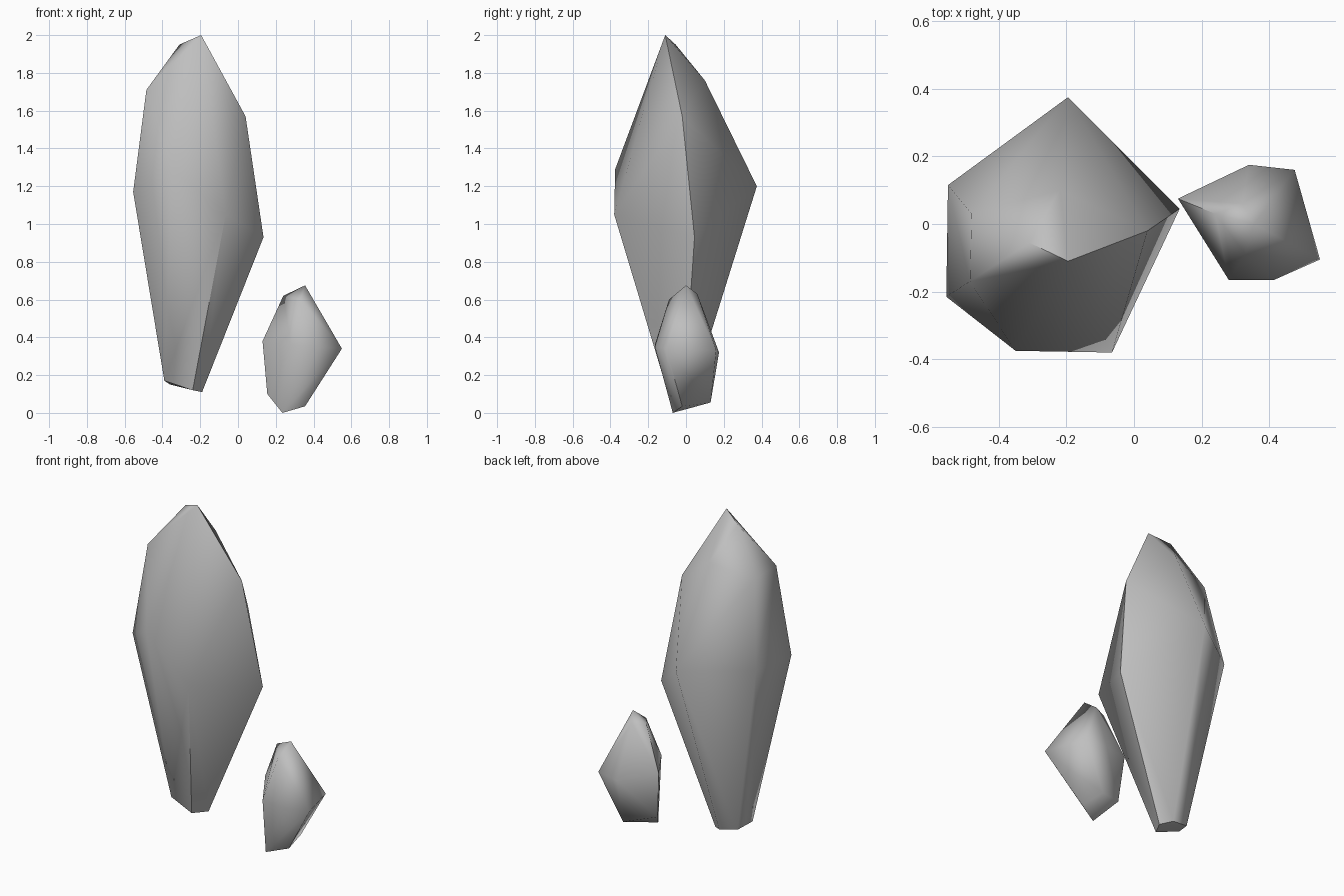
import bpy
import bmesh
import math

cube = bpy.data.objects.get("Cube")
if cube:
    bpy.data.objects.remove(cube, do_unlink=True)

# Plain grey stone
stone = bpy.data.materials.new("grey_stone")
stone.use_nodes = True
grey = (0.52, 0.52, 0.52, 1)
stone.diffuse_color = grey
bsdf = next(n for n in stone.node_tree.nodes if n.type == 'BSDF_PRINCIPLED')
bsdf.inputs["Base Color"].default_value = grey


def make_shard(name, *rings):
    """Wrap a faceted shard around its corner rings."""
    bm = bmesh.new()
    for ring in rings:
        for corner in ring:
            bm.verts.new(corner)
    hull = bmesh.ops.convex_hull(bm, input=bm.verts[:])
    loose = {g for g in hull["geom_interior"] + hull["geom_unused"]
             if isinstance(g, bmesh.types.BMVert)}
    bmesh.ops.delete(bm, geom=list(loose), context='VERTS')
    bmesh.ops.recalc_face_normals(bm, faces=bm.faces[:])
    mesh = bpy.data.meshes.new(name)
    bm.to_mesh(mesh)
    bm.free()
    mesh.materials.append(stone)
    shard = bpy.data.objects.new(name, mesh)
    bpy.context.collection.objects.link(shard)
    bpy.ops.object.select_all(action='DESELECT')
    shard.select_set(True)
    bpy.context.view_layer.objects.active = shard
    bpy.ops.object.shade_smooth_by_angle(angle=math.radians(60))
    return shard


# Tall shard: tip, shoulders, widest ring, narrow foot
make_shard(
    "large_shard",
    [(-.195, -.11, 2), (-.31, -.055, 1.95)],
    [(-.22, .10, 1.76), (.04, -.02, 1.57), (-.48, .03, 1.70), (-.485, -.17, 1.71)],
    [(-.195, .375, 1.2), (-.55, .115, 1.2), (-.555, -.215, 1.17),
     (-.35, -.375, 1.29), (-.065, -.38, 1.05), (.135, .045, .93)],
    [(-.39, -.08, .17), (-.36, .02, .15), (-.25, .04, .13),
     (-.19, -.01, .11), (-.24, -.1, .12)],
)

# Short shard beside it
make_shard(
    "small_shard",
    [(.355, 0, .675), (.24, .03, .62), (.33, -.09, .6), (.32, .06, .63)],
    [(.13, .075, .38), (.34, .175, .32), (.475, .16, .33),
     (.55, -.105, .34), (.415, -.165, .35), (.28, -.165, .36)],
    [(.155, .05, .1), (.235, -.07, 0), (.355, -.02, .035), (.33, .13, .055)],
)
